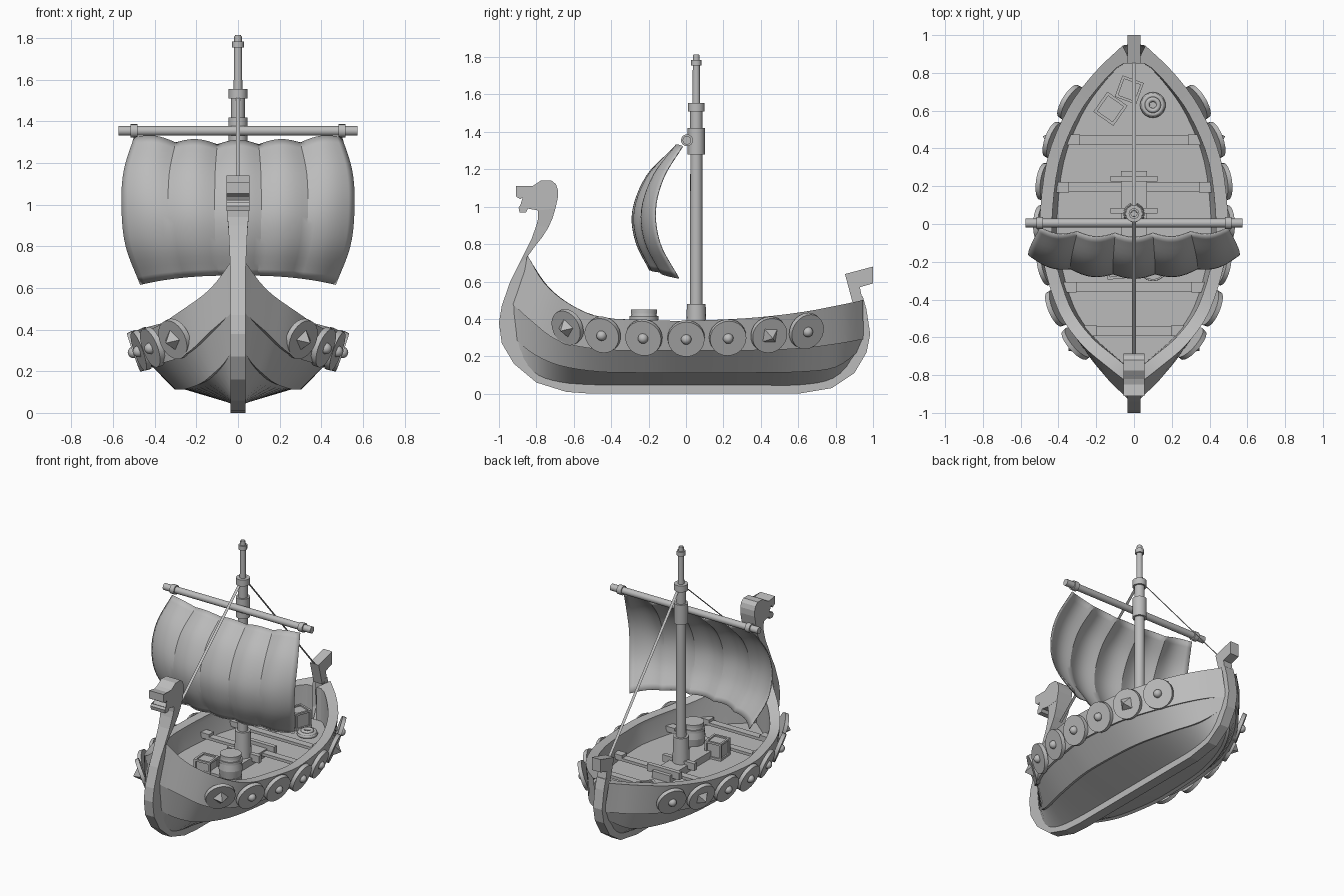
import bpy, bmesh, math
from mathutils import Vector, Matrix

if "Cube" in bpy.data.objects:
    bpy.data.objects.remove(bpy.data.objects["Cube"], do_unlink=True)

grey = bpy.data.materials.new("plain grey")
grey.use_nodes = True
grey.diffuse_color = (0.5, 0.5, 0.5, 1)
grey.node_tree.nodes["Principled BSDF"].inputs["Base Color"].default_value = (0.5, 0.5, 0.5, 1)


def finish(name, bm, angle=30, mirror=False, thickness=0):
    bmesh.ops.recalc_face_normals(bm, faces=bm.faces)
    mesh = bpy.data.meshes.new(name)
    bm.to_mesh(mesh)
    bm.free()
    mesh.materials.append(grey)
    ob = bpy.data.objects.new(name, mesh)
    bpy.context.collection.objects.link(ob)
    if mirror:
        mod = ob.modifiers.new("mirror", 'MIRROR')
        mod.use_clip = True
    if thickness:
        mod = ob.modifiers.new("thickness", 'SOLIDIFY')
        mod.thickness = thickness
    bpy.ops.object.select_all(action='DESELECT')
    ob.select_set(True)
    bpy.context.view_layer.objects.active = ob
    if angle:
        bpy.ops.object.shade_smooth_by_angle(angle=math.radians(angle))


def smooth_path(points, steps):
    """Catmull-Rom curve through the points."""
    p = [Vector(q) for q in points]
    p = [2 * p[0] - p[1]] + p + [2 * p[-1] - p[-2]]
    out = []
    for a, b, c, d in zip(p, p[1:], p[2:], p[3:]):
        for i in range(steps):
            t = i / steps
            out.append(0.5 * (2 * b + (c - a) * t + (2 * a - 5 * b + 4 * c - d) * t * t
                              + (3 * b - a - 3 * c + d) * t ** 3))
    return out + [p[-2]]


def loft(bm, rows):
    grid = [[bm.verts.new(v) for v in row] for row in rows]
    for r, s in zip(grid, grid[1:]):
        for i in range(len(r) - 1):
            bm.faces.new((r[i], r[i + 1], s[i + 1], s[i]))


def box(bm, centre, size, turn=None):
    m = Matrix.Translation(centre) @ (turn or Matrix()) @ Matrix.Diagonal((*size, 1))
    bmesh.ops.create_cube(bm, size=1, matrix=m)


def tube(bm, matrix, z0, z1, r0, r1=None, sides=16):
    r1 = r0 if r1 is None else r1
    bmesh.ops.create_cone(bm, cap_ends=True, segments=sides, radius1=r0, radius2=r1, depth=z1 - z0,
                          matrix=matrix @ Matrix.Translation((0, 0, (z0 + z1) / 2)))


def slab(name, outline, half):
    """A flat (y, z) outline given width across x."""
    bm = bmesh.new()
    sides = [[bm.verts.new((x, y, z)) for y, z in outline] for x in (half, -half)]
    for i in range(len(outline)):
        bm.faces.new((sides[0][i - 1], sides[0][i], sides[1][i], sides[1][i - 1]))
    caps = [bm.faces.new(sides[0]), bm.faces.new(sides[1][::-1])]
    bmesh.ops.triangulate(bm, faces=caps)
    finish(name, bm, angle=0)


# Hull lines from bow to stern
keel = smooth_path([(.02, -.92, .22), (.03, -.82, .11), (.03, -.68, .06), (.03, -.46, .045), (.03, -.2, .045),
                    (.03, 0, .045), (.03, .34, .045), (.03, .61, .045), (.03, .79, .08), (.02, .91, .18)], 4)
bilge = smooth_path([(.02, -.93, .32), (.07, -.83, .23), (.14, -.68, .16), (.22, -.46, .125), (.27, -.2, .12),
                     (.28, 0, .12), (.26, .34, .12), (.19, .61, .125), (.1, .8, .15), (.02, .93, .24)], 4)
side = smooth_path([(.02, -.94, .5), (.11, -.83, .4), (.23, -.68, .29), (.35, -.46, .245), (.41, -.2, .24),
                    (.43, 0, .24), (.4, .34, .24), (.3, .61, .25), (.17, .81, .275), (.03, .95, .3)], 4)
sheer = smooth_path([(.02, -.85, .745), (.135, -.76, .595), (.28, -.635, .487), (.4, -.46, .41), (.48, -.2, .395),
                     (.5, 0, .39), (.46, .34, .405), (.35, .61, .435), (.21, .8, .47), (.06, .945, .5)], 4)
DECK = .25


def at_y(line, y):
    for a, b in zip(line, line[1:]):
        if a.y <= y <= b.y:
            return a.lerp(b, (y - a.y) / (b.y - a.y))
    return line[-1]


# Hull: lapped strakes, flat rail, inner wall and deck
bm = bmesh.new()
rows = []
for i, (k, b, s, top) in enumerate(zip(keel, bilge, side, sheer)):
    tangent = sheer[min(i + 1, len(sheer) - 1)] - sheer[max(i - 1, 0)]
    inward = Vector((-tangent.y, tangent.x, 0)).normalized()
    inner = top + inward * .065
    inner.x = max(inner.x, .005)
    inner.y = min(max(inner.y, -.79), .85)
    inner.z = at_y(sheer, inner.y).z
    foot = Vector((inner.x * .94, inner.y, DECK))
    lap = [Vector((min(.022, max(p.x - .03, 0) * .3), 0, -.008)) for p in (b, s)]
    rows.append([k, b, b + lap[0], s, s + lap[1], top, inner, inner - Vector((0, 0, .03)),
                 foot, Vector((0, foot.y, DECK))])
loft(bm, rows)
finish("hull", bm, mirror=True)

# Keel with stem and stern posts
slab("keel_and_posts", [(.6, 0), (.78, .03), (.9, .11), (.965, .22), (.985, .32), (.965, .45), (.945, .52),
                        (.91, .52), (.92, .3), (.86, .16), (.7, .08), (-.68, .09), (-.82, .16), (-.89, .3),
                        (-.89, .5), (-.85, .73), (-.875, .73), (-.94, .6), (-.985, .47), (-1, .38),
                        (-.985, .27), (-.92, .16), (-.8, .06), (-.64, .01), (-.5, 0)], .035)
slab("stern_tail", [(.89, .49), (.945, .49), (.93, .57), (1, .59), (1, .68), (.85, .64)], .034)

# Neck widening up to the beast head
bm = bmesh.new()
rows = []
for half, y0, y1, z0, z1 in [(.036, -.9, -.85, .68, .73), (.04, -.86, -.81, .76, .785),
                             (.043, -.825, -.77, .83, .835), (.047, -.8, -.735, .9, .89),
                             (.051, -.79, -.713, .94, .94), (.055, -.79, -.698, .98, .99)]:
    rows.append([(half, y0, z0), (half, y1, z1), (-half, y1, z1), (-half, y0, z0), (half, y0, z0)])
loft(bm, rows)
bmesh.ops.remove_doubles(bm, verts=bm.verts, dist=.0001)
finish("prow_neck", bm, angle=0)
slab("beast_head", [(-.698, .99), (-.685, 1.05), (-.685, 1.09), (-.695, 1.12), (-.72, 1.14), (-.775, 1.14),
                    (-.82, 1.11), (-.85, 1.1), (-.91, 1.11), (-.91, 1.055), (-.885, 1.04), (-.87, 1.06),
                    (-.85, 1.025), (-.835, 1.045), (-.81, 1.03), (-.83, 1), (-.85, 1.02), (-.865, 1),
                    (-.885, 1.01), (-.895, .995), (-.89, .97), (-.855, .97), (-.845, .99), (-.79, .98)], .056)

# Shields hung along both sides
for n, (y, z) in enumerate([(-.615, .365), (-.435, .325), (-.22, .31), (0, .305), (.22, .31), (.435, .325),
                            (.63, .345)]):
    low, high = at_y(side, y), at_y(sheer, y)
    spot = low.lerp(high, (z - low.z) / (high.z - low.z))
    run = at_y(sheer, y + .06) - at_y(sheer, y - .06)
    normal = Vector((run.y, -run.x, 0)).normalized() + Vector((0, 0, -.35))
    normal.normalize()
    m = Matrix.Translation(spot + normal * .032) @ normal.to_track_quat('Z', 'Y').to_matrix().to_4x4()
    bm = bmesh.new()
    tube(bm, m, -.014, .012, .1, .098, 24)
    if n in (0, 5):
        tube(bm, m @ Matrix.Rotation(n * .15, 4, 'Z'), .012, .058, .05, .001, 4)
    else:
        bmesh.ops.create_uvsphere(bm, u_segments=14, v_segments=8, radius=.028,
                                  matrix=m @ Matrix.Translation((0, 0, .012)))
    finish("shield_pair", bm, mirror=True)

# Mast with socket and collars
bm = bmesh.new()
stand = Matrix.Translation((0, .055, 0))
for z0, z1, r0, r1 in [(DECK, .48, .058, .05), (.4, 1.3, .034, .032), (1.28, 1.42, .046, .046),
                       (1.42, 1.52, .033, .033), (1.51, 1.555, .045, .045), (1.55, 1.81, .021, .018),
                       (1.755, 1.785, .028, .028), (1.785, 1.815, .018, .014)]:
    tube(bm, stand, z0, z1, r0, r1)
finish("mast", bm)

# Yard
bm = bmesh.new()
across = Matrix.Translation((0, .005, 1.355)) @ Matrix.Rotation(math.pi / 2, 4, 'Y')
tube(bm, across, -.575, .575, .023)
for x in (-.5, .5):
    tube(bm, across, x - .017, x + .017, .032)
finish("yard", bm)

# Sail: five billowing panels with a scalloped head
middle = smooth_path([(.5, -.05, 1.29), (.55, -.19, 1.15), (.56, -.265, .97), (.54, -.25, .81), (.47, -.175, .66)], 5)
edge = smooth_path([(.5, -.02, 1.325), (.55, -.12, 1.16), (.56, -.165, .985), (.54, -.14, .8), (.47, -.04, .615)], 5)
bm = bmesh.new()
rows = []
for i in range(41):
    u = i / 20 - 1
    puff = .022 * abs(math.sin(math.pi * 2.5 * (u + 1)))
    row = []
    for j, (c, e) in enumerate(zip(middle, edge)):
        p = c.lerp(e, abs(u) ** 2.5)
        row.append((p.x * u, p.y - puff, p.z + puff * (1 - j / 20)))
    rows.append(row)
loft(bm, rows)
finish("sail", bm, thickness=.006)

# Flat stay ropes fore and aft
bm = bmesh.new()
for y0, y1, z1 in ((.02, -.73, .86), (.09, .87, .62)):
    loft(bm, [[(-.01, y0, 1.52), (.01, y0, 1.52)], [(-.01, y1, z1), (.01, y1, z1)]])
finish("stay_ropes", bm, angle=0)

# Thwarts with end brackets
bm = bmesh.new()
for y in (-.565, -.335, .195, .445):
    half = at_y(sheer, y).x - .07
    box(bm, (0, y, .28), (2 * half, .05, .02))
    for s in (-1, 1):
        box(bm, (s * (half - .03), y, .295), (.08, .055, .03))
finish("thwarts", bm, angle=0)

# Mast step
bm = bmesh.new()
box(bm, (0, 0, .275), (.14, .56, .05))
for y in (.24, .07):
    box(bm, (0, y, .3), (.25, .03, .05))
finish("mast_step", bm, angle=0)

# Barrel
bm = bmesh.new()
stand = Matrix.Translation((.1, -.225, DECK))
tube(bm, stand, 0, .1, .062, .078)
tube(bm, stand, .1, .2, .078, .064)
for z, r in ((.035, .074), (.155, .077), (.19, .07)):
    tube(bm, stand, z - .01, z + .01, r)
finish("barrel", bm)


# Framed crates
def crate(name, x, y, turn, size):
    bm = bmesh.new()
    rot = Matrix.Rotation(math.radians(turn), 4, 'Z')
    base = Vector((x, y, DECK + size / 2))
    box(bm, base, (size * .84,) * 3, rot)
    h, w = size * .44, size * .12
    for axis in range(3):
        for s in (-1, 1):
            for t in (-1, 1):
                off, dims = [s * h, t * h], [w, w]
                off.insert(axis, 0)
                dims.insert(axis, size)
                box(bm, base + rot @ Vector(off), dims, rot)
    finish(name, bm, angle=0)


crate("front_crate", -.085, -.23, 5, .12)
crate("rear_crate_right", -.125, .61, -35, .13)
crate("rear_crate_left", -.025, .71, -20, .12)

# Coiled rope
for i, r in enumerate((.055, .05, .03)):
    bpy.ops.mesh.primitive_torus_add(location=(.1, .63, DECK + .012 + .009 * i), major_radius=r,
                                     minor_radius=.013, major_segments=20, minor_segments=8)
    ring = bpy.context.object
    ring.name = "rope_coil"
    ring.data.materials.append(grey)
    bpy.ops.object.shade_smooth()
